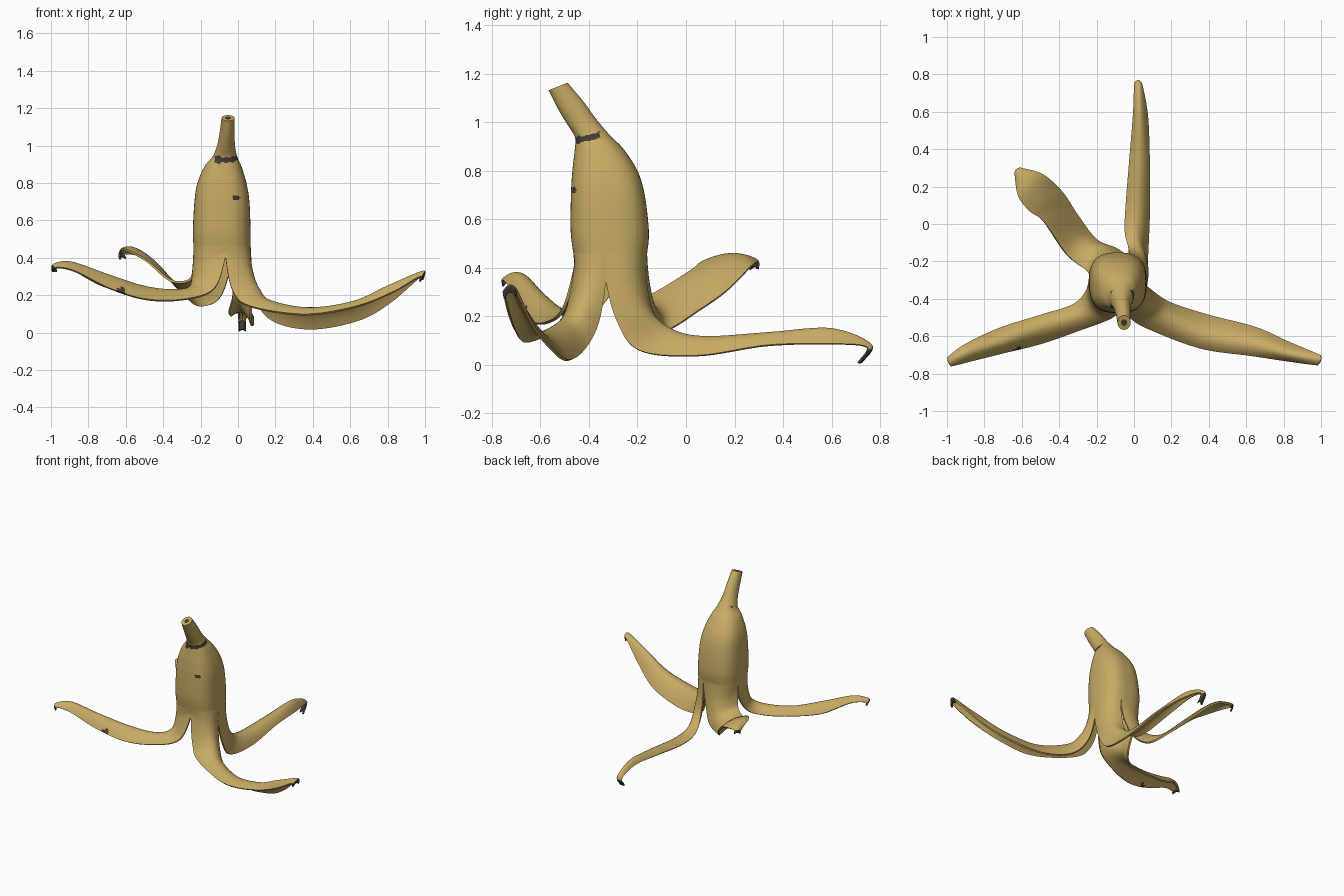
import bpy, math
from mathutils import Vector as V

if "Cube" in bpy.data.objects:
    bpy.data.objects.remove(bpy.data.objects["Cube"])


def material(name, rgb):
    m = bpy.data.materials.new(name)
    m.diffuse_color = (*rgb, 1)
    m.use_nodes = True
    m.node_tree.nodes["Principled BSDF"].inputs["Base Color"].default_value = m.diffuse_color
    return m


MATS = [material("ripe_yellow", (0.57, 0.405, 0.13)),
        material("bruise_brown", (0.055, 0.045, 0.033))]


def spline(a, b, c, d, t):
    return 0.5 * (2 * b + (c - a) * t + (2 * a - 5 * b + 4 * c - d) * t * t
                  + (3 * b - a - 3 * c + d) * t ** 3)


def loft(rows, steps, skip=0):
    """Smoothly interpolate between control rows of points."""
    out = []
    n = len(rows)
    for i in range(skip, n - 1):
        quad = [rows[max(i - 1, 0)], rows[i], rows[i + 1], rows[min(i + 2, n - 1)]]
        for s in range(steps):
            out.append([spline(*p, s / steps) for p in zip(*quad)])
    out.append(rows[-1])
    return out


def make(name, verts, faces, dark, thick):
    me = bpy.data.meshes.new(name)
    me.from_pydata(verts, [], faces)
    for m in MATS:
        me.materials.append(m)
    for p in me.polygons:
        p.material_index = 1 if dark(p) else 0
    ob = bpy.data.objects.new(name, me)
    bpy.context.collection.objects.link(ob)
    bpy.ops.object.select_all(action='DESELECT')
    ob.select_set(True)
    bpy.context.view_layer.objects.active = ob
    mod = ob.modifiers.new("skin", 'SOLIDIFY')
    mod.thickness = thick
    bpy.ops.object.modifier_apply(modifier=mod.name)
    bpy.ops.object.shade_smooth_by_angle(angle=math.radians(50))
    return ob


# Body and stem rings: centre x, y, z, radius x, radius y, tilt, squareness
RINGS = [(-.085, -.312, .46, .153, .152, 0, 2.7),
         (-.087, -.314, .55, .154, .161, 0, 2.7),
         (-.086, -.322, .70, .147, .152, 0, 2.7),
         (-.086, -.334, .80, .131, .134, 0, 2.6),
         (-.080, -.358, .89, .098, .100, 0, 2.4),
         (-.070, -.384, .94, .066, .073, .05, 2.2),
         (-.064, -.428, 1.0, .048, .061, .15, 2),
         (-.058, -.475, 1.07, .040, .052, .3, 2),
         (-.053, -.527, 1.147, .035, .039, .4, 2)]


def ring_point(r, a):
    cx, cy, cz, rx, ry, tilt, sq = r
    k = (abs(math.cos(a)) ** sq + abs(math.sin(a)) ** sq) ** (-1 / sq)
    dy = ry * k * math.sin(a)
    return V((cx + rx * k * math.cos(a), cy + dy, cz + tilt * dy))


SEG = 112
grid = loft([[ring_point(r, 2 * math.pi * k / SEG) for k in range(SEG)] for r in RINGS], 14)
# End of the stem: an inner ring, then a centre point
centre = sum(grid[-1], V((0, 0, 0))) / SEG
grid.append([centre.lerp(p, .45) for p in grid[-1]])
verts = [p for row in grid for p in row] + [centre]
faces = [(i * SEG + j, i * SEG + (j + 1) % SEG, (i + 1) * SEG + (j + 1) % SEG, (i + 1) * SEG + j)
         for i in range(len(grid) - 1) for j in range(SEG)]
last = (len(grid) - 1) * SEG
faces += [(last + j, last + (j + 1) % SEG, len(verts) - 1) for j in range(SEG)]


def body_dark(p):
    c = p.center
    wide = .014 if c.x > -.09 else .02
    band = abs(c.z - .932 - .25 * (c.y + .42)) < wide + .003 * math.sin(c.x * 170) and c.y < -.355 and c.x > -.125
    spot = c.y < -.4 and ((c.x + .01) / .02) ** 2 + ((c.z - .722) / .014) ** 2 < 1
    return band or spot or len(p.vertices) == 3


make("peel_body", verts, faces, body_dark, .012)

ACROSS = 16
STEPS = 9


def strip(name, a0, a1, rows, droop, spot=None):
    """A peel strip leaving the body between two angles; rows hold edge, ridge, edge."""
    def arc(r):
        return [ring_point(r, math.radians(a0 + (a1 - a0) * k / ACROSS)) for k in range(ACROSS + 1)]
    ctrl = [arc(RINGS[1]), arc(RINGS[0])]
    rows = [[V(p) for p in r] for r in rows]
    e0, m, e1 = rows[-1]
    rows.append([p.lerp(m, .15) + V(droop) for p in (e0, m, e1)])
    for e0, m, e1 in rows:
        line = []
        for k in range(ACROSS + 1):
            u = k / ACROSS
            line.append(e0 * ((1 - u) * (1 - 2 * u)) + m * (4 * u * (1 - u)) + e1 * (u * (2 * u - 1)))
        ctrl.append(line)
    g = loft(ctrl, STEPS, 1)
    w = ACROSS + 1
    fs = [(i * w + j, (i + 1) * w + j, (i + 1) * w + j + 1, i * w + j + 1)
          for i in range(len(g) - 1) for j in range(ACROSS)]
    tip = (len(g) - 1 - STEPS + 2) * ACROSS

    def dark(p):
        return p.index >= tip or (spot is not None and (p.center - V(spot)).length < .024)
    make(name, [p for row in g for p in row], fs, dark, .012)


# Four strips, walking round the body
strip("front_right_strip", -83, -5, [
    [(-.066, -.462, .40), (.057, -.428, .35), (.07, -.33, .34)],
    [(-.03, -.495, .23), (.10, -.445, .25), (.105, -.36, .17)],
    [(.06, -.555, .145), (.17, -.49, .175), (.20, -.42, .06)],
    [(.35, -.665, .10), (.38, -.575, .13), (.40, -.485, .022)],
    [(.62, -.705, .14), (.62, -.625, .165), (.65, -.55, .07)],
    [(.82, -.735, .215), (.80, -.68, .25), (.82, -.625, .165)],
    [(.97, -.755, .30), (.985, -.725, .33), (.985, -.695, .31)]], (.006, 0, -.033))

strip("back_strip", -5, 68, [
    [(.07, -.33, .35), (.058, -.217, .34), (-.025, -.16, .33)],
    [(.075, -.285, .18), (.058, -.175, .22), (-.03, -.125, .20)],
    [(.075, -.19, .06), (.03, -.07, .14), (-.05, -.04, .12)],
    [(.085, .05, .04), (.03, .08, .115), (-.045, .10, .095)],
    [(.085, .33, .082), (.035, .35, .135), (-.025, .35, .11)],
    [(.075, .58, .088), (.035, .60, .15), (-.005, .60, .12)],
    [(.045, .745, .075), (.025, .765, .085), (0, .75, .075)]], (0, -.035, -.072))

strip("back_left_strip", 68, 167, [
    [(-.045, -.16, .32), (-.165, -.162, .34), (-.242, -.265, .35)],
    [(-.10, -.125, .18), (-.20, -.135, .25), (-.265, -.24, .285)],
    [(-.20, -.08, .145), (-.30, -.08, .24), (-.36, -.16, .285)],
    [(-.30, .05, .225), (-.41, .06, .345), (-.48, .01, .385)],
    [(-.38, .17, .31), (-.48, .14, .413), (-.56, .07, .43)],
    [(-.485, .265, .405), (-.56, .215, .457), (-.62, .15, .45)],
    [(-.60, .30, .425), (-.627, .285, .437), (-.638, .26, .42)]], (0, .002, -.033))

strip("front_left_strip", 167, 277, [
    [(-.24, -.285, .34), (-.213, -.428, .35), (-.068, -.463, .40)],
    [(-.26, -.36, .225), (-.235, -.455, .26), (-.13, -.51, .235)],
    [(-.33, -.43, .185), (-.33, -.505, .232), (-.29, -.57, .18)],
    [(-.50, -.485, .20), (-.50, -.56, .25), (-.49, -.64, .18)],
    [(-.72, -.555, .25), (-.71, -.63, .318), (-.69, -.69, .24)],
    [(-.90, -.64, .345), (-.89, -.69, .38), (-.87, -.735, .33)],
    [(-.99, -.705, .35), (-.985, -.735, .368), (-.97, -.76, .35)]], (-.005, 0, -.03),
    (-.62, -.672, .225))
